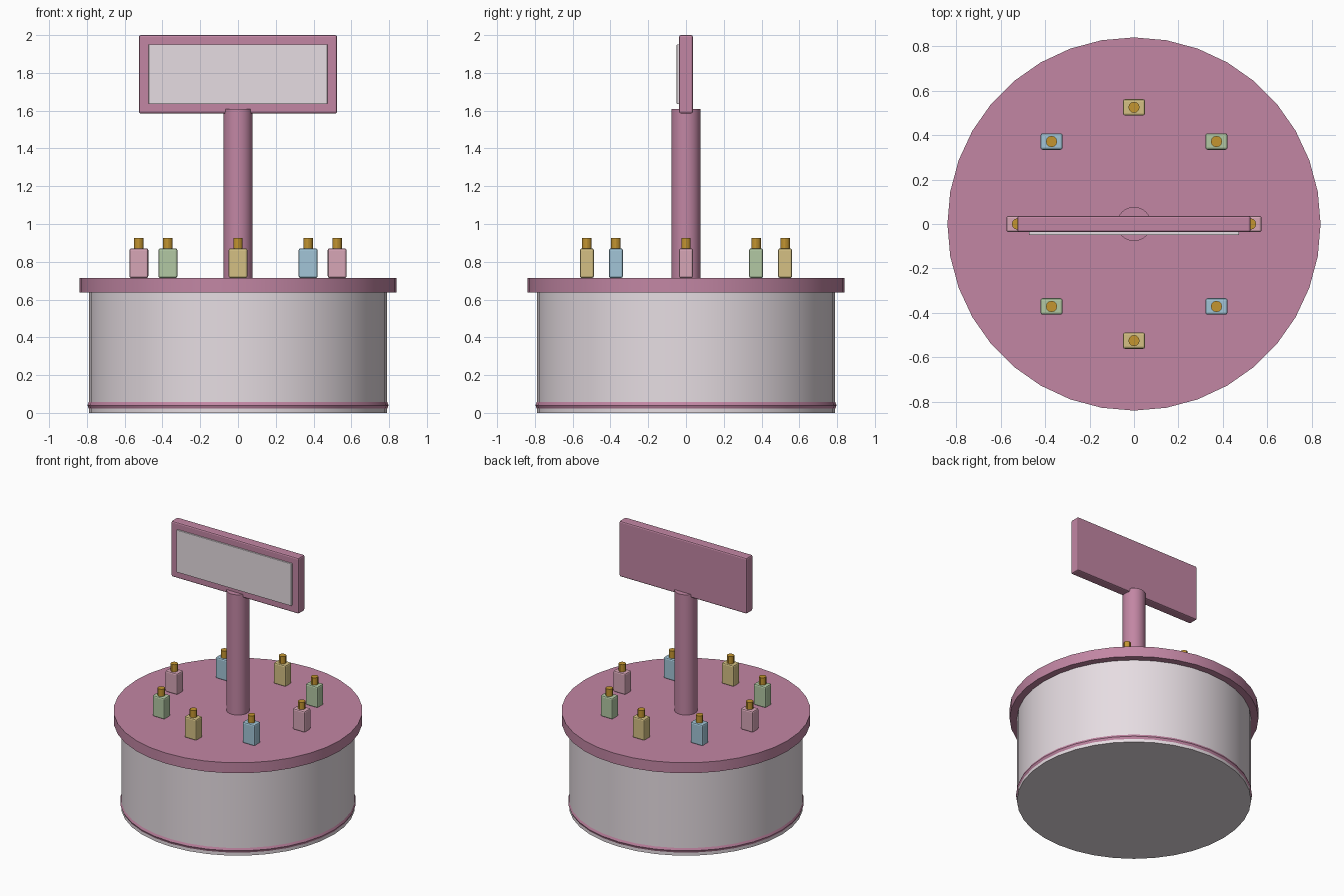
import bpy
from math import pi, cos, sin, radians

if "Cube" in bpy.data.objects:
    bpy.data.objects.remove(bpy.data.objects["Cube"])


def material(name, rgb):
    m = bpy.data.materials.new(name)
    m.diffuse_color = (*rgb, 1)
    m.use_nodes = True
    m.node_tree.nodes["Principled BSDF"].inputs["Base Color"].default_value = m.diffuse_color
    return m


rose = material("rose", (0.54, 0.24, 0.37))
pale = material("pale", (0.79, 0.72, 0.76))
gold = material("gold", (0.55, 0.30, 0.03))
tints = [material("pink_glass", (0.68, 0.38, 0.47)),
         material("green_glass", (0.45, 0.58, 0.37)),
         material("yellow_glass", (0.66, 0.53, 0.23)),
         material("blue_glass", (0.36, 0.56, 0.68))]


def finish(name, mat, smooth=True):
    ob = bpy.context.object
    ob.name = name
    ob.data.materials.append(mat)
    if smooth:
        bpy.ops.object.shade_smooth_by_angle(angle=radians(30))
    return ob


def cylinder(name, r, z0, z1, mat, sides, x=0, y=0):
    bpy.ops.mesh.primitive_cylinder_add(vertices=sides, radius=r, depth=z1 - z0,
                                        location=(x, y, (z0 + z1) / 2))
    return finish(name, mat)


def box(name, size, loc, mat, bevel):
    bpy.ops.mesh.primitive_cube_add(size=1, location=loc)
    ob = bpy.context.object
    ob.scale = size
    bpy.ops.object.transform_apply(location=False, rotation=False, scale=True)
    finish(name, mat, False)
    b = ob.modifiers.new("bevel", 'BEVEL')
    b.width = bevel
    b.segments = 2
    return ob


# Round counter: drum, overhanging top and foot trim
cylinder("counter_drum", 0.79, 0, 0.64, pale, 36)
cylinder("counter_top", 0.84, 0.637, 0.715, rose, 36)
bpy.ops.mesh.primitive_torus_add(major_radius=0.771, minor_radius=0.026,
                                 major_segments=36, minor_segments=8,
                                 location=(0, 0, 0.04))
finish("foot_trim", rose)

# Sign on a central post
cylinder("sign_post", 0.077, 0.71, 1.61, rose, 24)
box("sign_board", (1.05, 0.074, 0.415), (0, 0, 1.7925), rose, 0.01)
box("sign_panel", (0.946, 0.03, 0.314), (0, -0.034, 1.793), pale, 0.002)

# Ring of eight bottles with gold caps
for i in range(8):
    a = i * pi / 4
    x, y = 0.525 * cos(a), 0.525 * sin(a)
    box(f"bottle_{i + 1}", (0.1, 0.074, 0.157), (x, y, 0.7925), tints[i % 4], 0.01)
    cylinder(f"bottle_cap_{i + 1}", 0.025, 0.865, 0.925, gold, 12, x, y)
